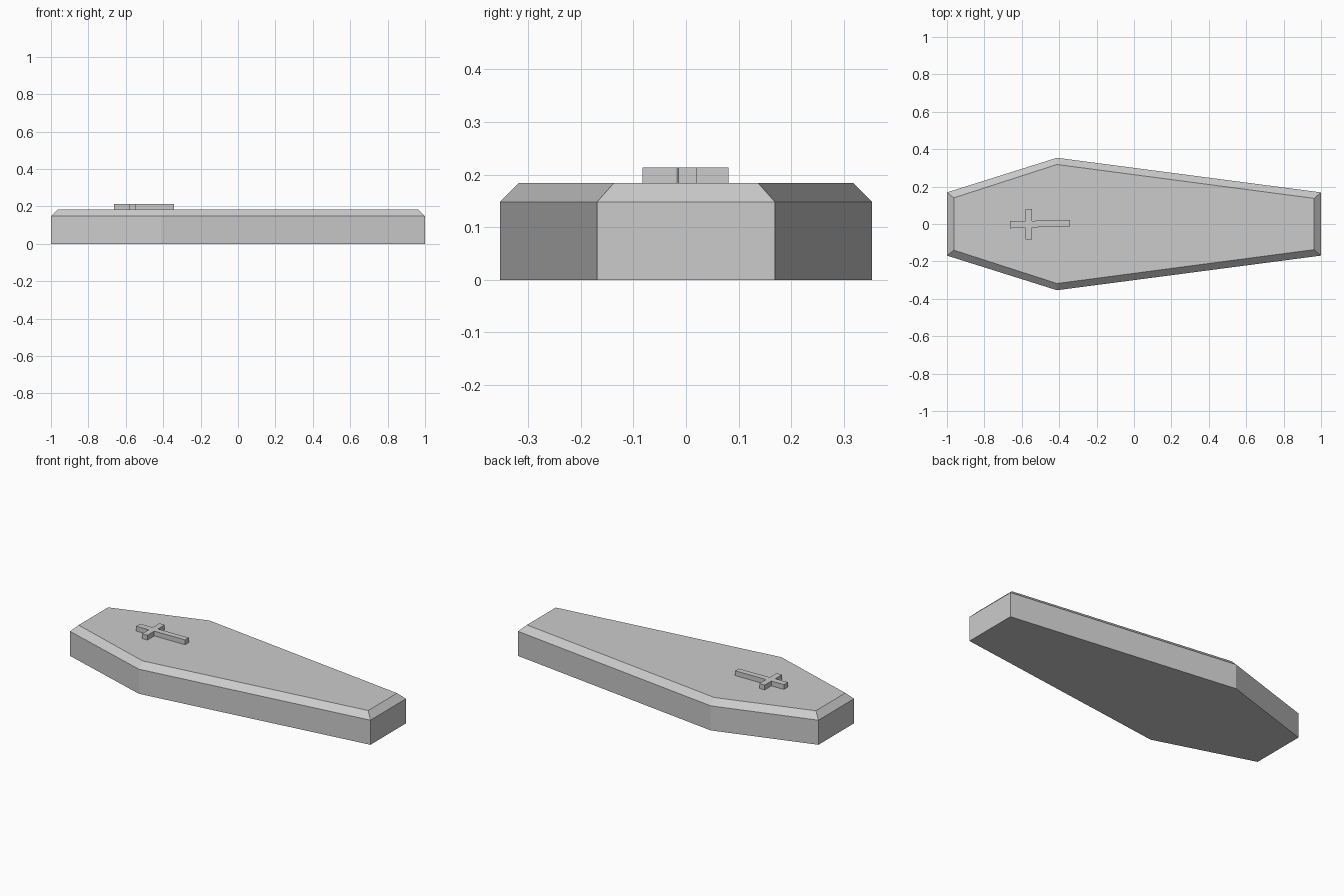
import bpy, bmesh

if "Cube" in bpy.data.objects:
    bpy.data.objects.remove(bpy.data.objects["Cube"])


def loft(name, sections):
    """Closed solid through stacked outlines: [(z, [(x, y), ...]), ...]."""
    bm = bmesh.new()
    rings = [[bm.verts.new((x, y, z)) for x, y in pts] for z, pts in sections]
    for a, b in zip(rings, rings[1:]):
        n = len(a)
        for i in range(n):
            j = (i + 1) % n
            bm.faces.new((a[i], a[j], b[j], b[i]))
    bm.faces.new(rings[0][::-1])
    bm.faces.new(rings[-1])
    bmesh.ops.recalc_face_normals(bm, faces=bm.faces)
    mesh = bpy.data.meshes.new(name)
    bm.to_mesh(mesh)
    bm.free()
    obj = bpy.data.objects.new(name, mesh)
    bpy.context.collection.objects.link(obj)
    return obj


def mirrored(half):
    """Mirror half an outline across the x axis."""
    return half + [(x, -y) for x, y in reversed(half)]


# Coffin with chamfered lid edge
outer = mirrored([(-1, -0.169), (-0.412, -0.354), (1, -0.169)])
inner = mirrored([(-0.963, -0.14), (-0.412, -0.318), (0.963, -0.137)])
loft("coffin_body", [(0, outer), (0.148, outer), (0.184, inner)])

# Raised, slightly uneven cross on the lid
cross = [(-0.662, -0.023), (-0.58, -0.02), (-0.58, -0.083), (-0.545, -0.083),
         (-0.545, -0.018), (-0.342, -0.014), (-0.342, 0.021), (-0.545, 0.017),
         (-0.545, 0.081), (-0.58, 0.081), (-0.58, 0.017), (-0.662, 0.015)]
loft("lid_cross", [(0.184, cross), (0.213, cross)])
